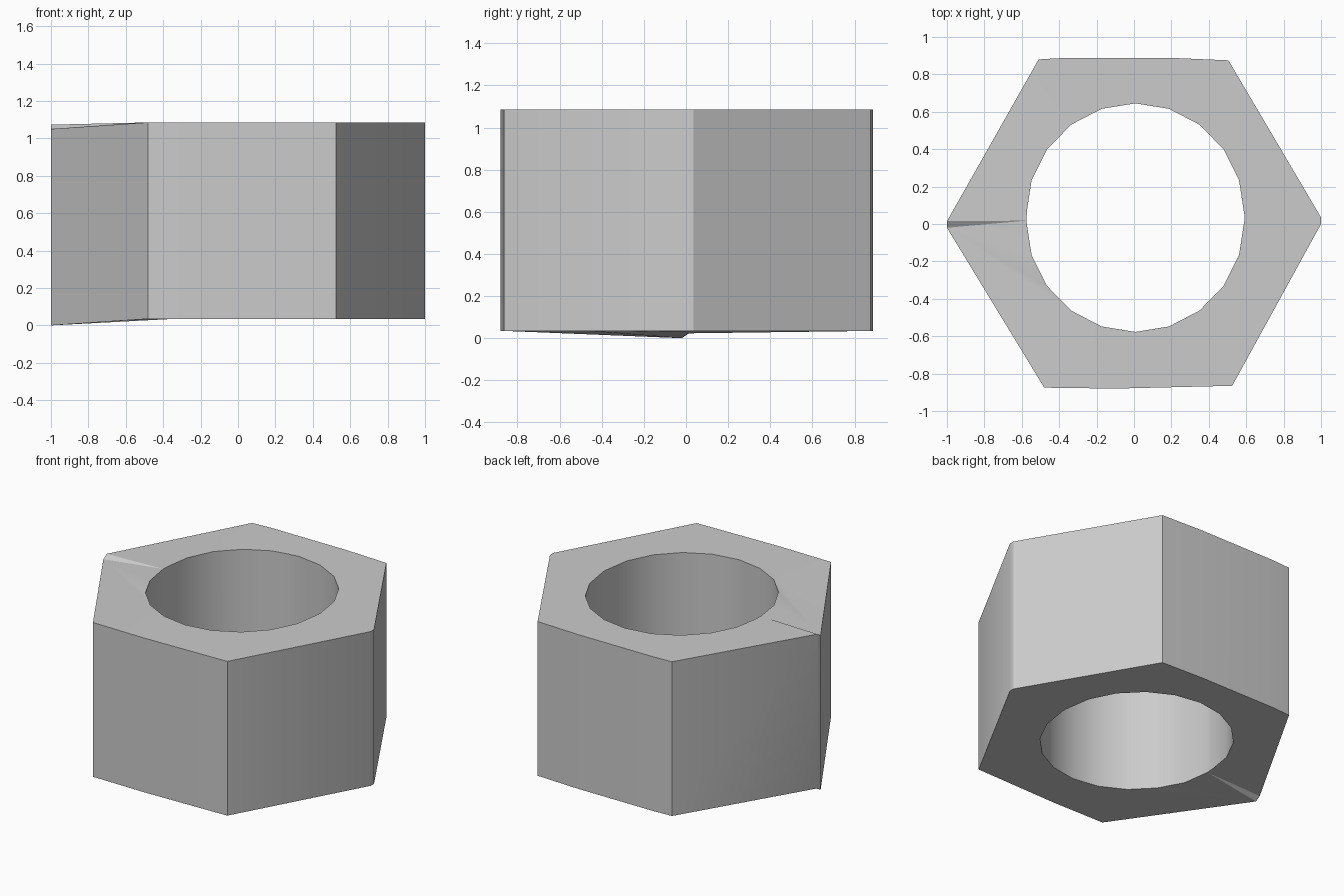
import bpy, bmesh, math

if "Cube" in bpy.data.objects:
    bpy.data.objects.remove(bpy.data.objects["Cube"])

# Slightly worn hexagonal outline, counter-clockwise from the right corner
outer = [(1, 0.035), (0.505, 0.875), (0.2, 0.888), (-0.37, 0.888), (-0.51, 0.88),
         (-1, 0.015), (-1, -0.02), (-0.48, -0.875), (-0.1, -0.88),
         (0.525, -0.865), (1, 0.0)]

# Twenty-sided bore made of two half circles set slightly apart
inner = []
for start, cy in ((0, 0.05), (10, 0.018)):
    for i in range(11):
        a = math.radians(18 * (start + i))
        inner.append((0.007 + 0.583 * math.cos(a), cy + 0.595 * math.sin(a)))


def base_z(x, y):
    # The left corner sags a little
    sag = max(0, (-0.48 - x) / 0.52)
    return 0.035 - sag * (0.035 if y < 0 else 0.012)


bm = bmesh.new()


def loop(points, height):
    return [bm.verts.new((x, y, base_z(x, y) + height)) for x, y in points]


def angle(p):
    return math.atan2(p[1] - 0.018, p[0]) % math.tau


# Order both loops by angle so they can be stitched together
outer.sort(key=angle)
inner.sort(key=angle)
H = 1.05
ob, ot = loop(outer, 0), loop(outer, H)
ib, it = loop(inner, 0), loop(inner, H)
no, ni = len(outer), len(inner)

# Outer and bore walls
for bottom, top in ((ob, ot), (ib, it)):
    n = len(bottom)
    for i in range(n):
        j = (i + 1) % n
        bm.faces.new((bottom[i], bottom[j], top[j], top[i]))

# Top and bottom rings, stitched by angle
for o, n in ((ob, ib), (ot, it)):
    i = j = 0
    while i < no or j < ni:
        ao = angle(outer[(i + 1) % no]) + math.tau * ((i + 1) // no)
        an = angle(inner[(j + 1) % ni]) + math.tau * ((j + 1) // ni)
        if j >= ni or (i < no and ao <= an):
            bm.faces.new((o[i % no], o[(i + 1) % no], n[j % ni]))
            i += 1
        else:
            bm.faces.new((n[j % ni], o[i % no], n[(j + 1) % ni]))
            j += 1

bmesh.ops.recalc_face_normals(bm, faces=bm.faces)
mesh = bpy.data.meshes.new("hex_nut")
bm.to_mesh(mesh)
bm.free()
nut = bpy.data.objects.new("hex_nut", mesh)
bpy.context.collection.objects.link(nut)
bpy.context.view_layer.objects.active = nut
nut.select_set(True)
bpy.ops.object.shade_smooth_by_angle(angle=math.radians(30))
